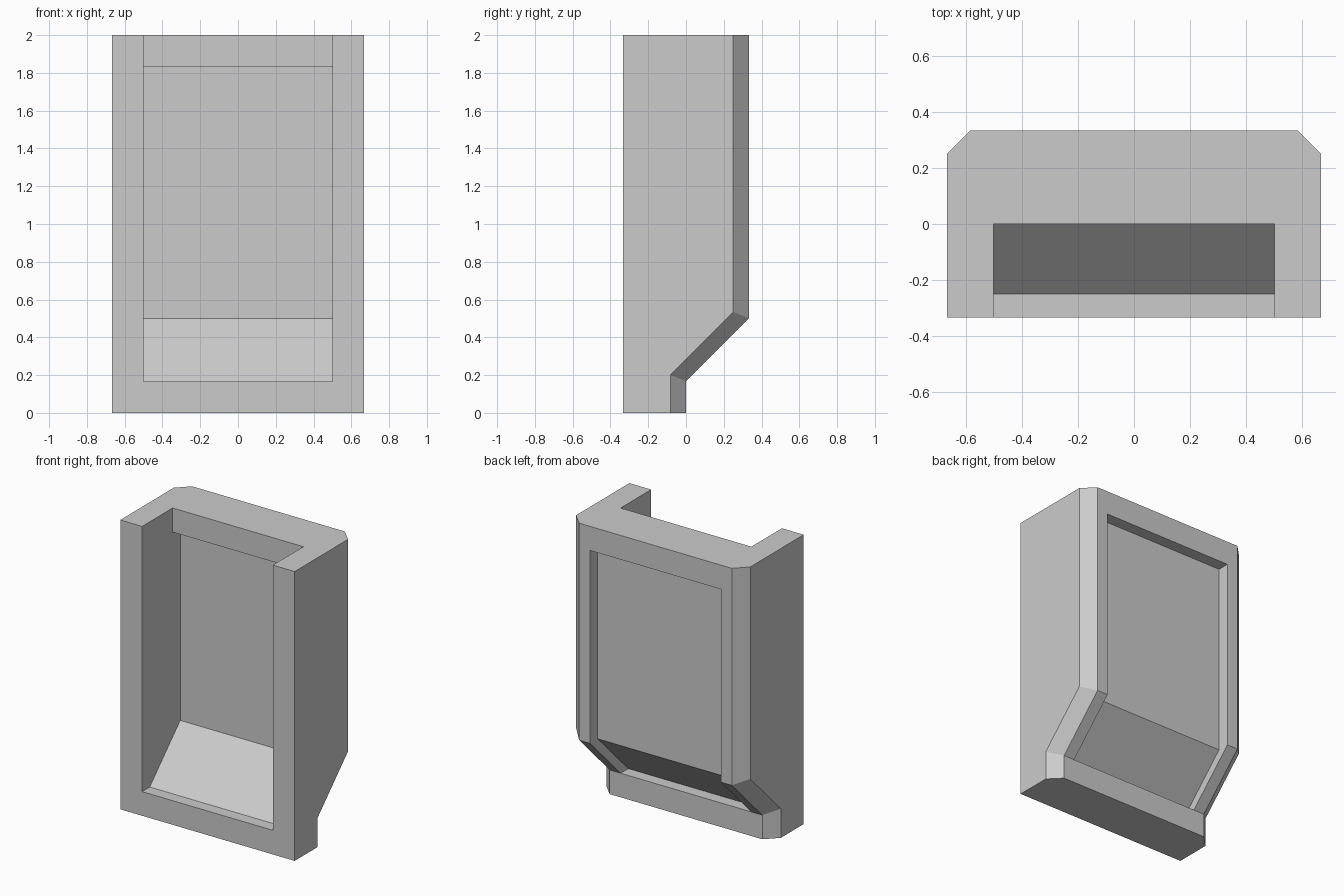
import bpy, bmesh

if "Cube" in bpy.data.objects:
    bpy.data.objects.remove(bpy.data.objects["Cube"])

T = 1 / 3
S = 1 / 6
C = 1 / 12          # chamfer and recess depth
M = C * 0.41421     # mitre shift of the chamfer at the 45 degree bends


def loft(name, sections):
    """Solid through matching (y, z) profiles placed along x."""
    bm = bmesh.new()
    rings = [[bm.verts.new((x, y, z)) for y, z in prof] for x, prof in sections]
    n = len(rings[0])
    for a, b in zip(rings, rings[1:]):
        for i in range(n):
            j = (i + 1) % n
            quad = [a[i], a[j], b[j], b[i]]
            bm.faces.new(quad)
    bm.faces.new(rings[0])
    bm.faces.new(rings[-1])
    # front and other unchanged planes become single faces
    bmesh.ops.recalc_face_normals(bm, faces=bm.faces)
    bmesh.ops.dissolve_limit(bm, angle_limit=0.001, verts=bm.verts, edges=bm.edges)
    me = bpy.data.meshes.new(name)
    bm.to_mesh(me)
    bm.free()
    ob = bpy.data.objects.new(name, me)
    bpy.context.collection.objects.link(ob)
    return ob


def cut(body, name, profile):
    """Subtract a one unit wide profile from the body."""
    cutter = loft(name, [(-0.5, profile), (0.5, profile)])
    cutter.hide_render = True
    mod = body.modifiers.new(name, 'BOOLEAN')
    mod.operation = 'DIFFERENCE'
    mod.solver = 'EXACT'
    mod.object = cutter
    bpy.context.view_layer.objects.active = body
    bpy.ops.object.modifier_apply(modifier=name)
    bpy.data.objects.remove(cutter)


# Housing: stepped back profile, with the rear side edges chamfered
back = [(-T, 0), (0, 0), (0, S), (T, 0.5), (T, 2), (-T, 2)]
side = [(-T, 0), (-C, 0), (-C, S + M), (T - C, 0.5 + M), (T - C, 2), (-T, 2)]
housing = loft("housing", [(-2 * T, side), (-2 * T + C, back),
                           (2 * T - C, back), (2 * T, side)])

# Front cavity: open at the top, sloped floor, thicker top rail
cut(housing, "front_cavity", [(-0.6, S), (-0.25, S), (C, 0.5), (C, 2 - S),
                              (0, 2 - S), (0, 2.2), (-0.6, 2.2)])

# Shallow recess in the back panel and the slope below it
cut(housing, "back_recess", [(-C, S), (0.6, S), (0.6, 2 - S),
                             (0.25, 2 - S), (0.25, 0.5)])
